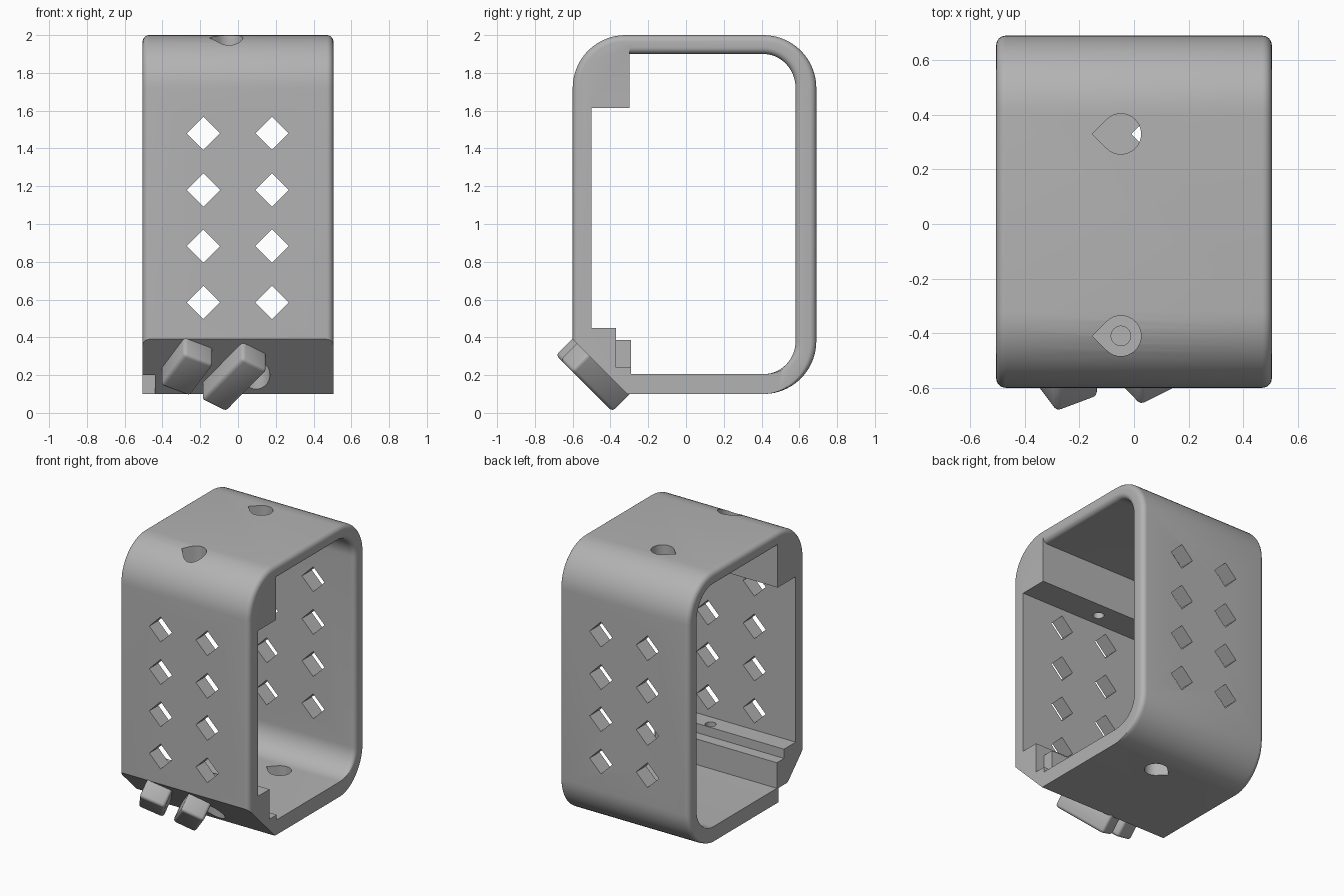
import bpy, bmesh, math
from mathutils import Vector, Matrix

cube = bpy.data.objects.get("Cube")
if cube:
    bpy.data.objects.remove(cube, do_unlink=True)

grey = bpy.data.materials.new("plain_grey")
grey.use_nodes = True
colour = (0.45, 0.45, 0.45, 1)
grey.diffuse_color = colour
grey.node_tree.nodes["Principled BSDF"].inputs["Base Color"].default_value = colour

HALF, ROUND = 0.505, 0.035


def loft(name, rings):
    """Skin equal-length rings of 3D points and cap both ends."""
    bm = bmesh.new()
    loops = [[bm.verts.new(p) for p in ring] for ring in rings]
    n = len(loops[0])
    for a, b in zip(loops, loops[1:]):
        for i in range(n):
            j = (i + 1) % n
            bm.faces.new((a[i], a[j], b[j], b[i]))
    bm.faces.new(loops[0])
    bm.faces.new(loops[-1])
    bmesh.ops.recalc_face_normals(bm, faces=bm.faces)
    mesh = bpy.data.meshes.new(name)
    bm.to_mesh(mesh)
    bm.free()
    mesh.materials.append(grey)
    obj = bpy.data.objects.new(name, mesh)
    bpy.context.collection.objects.link(obj)
    return obj


def prism(name, pts, axis, lo, hi):
    place = {"x": lambda a, b, h: (h, a, b),
             "y": lambda a, b, h: (a, h, b),
             "z": lambda a, b, h: (a, b, h)}[axis]
    return loft(name, [[place(a, b, h) for a, b in pts] for h in (lo, hi)])


def arc(cy, cz, ry, rz, start, end, steps=14):
    angles = [math.radians(start + (end - start) * i / steps) for i in range(steps + 1)]
    return [(cy + ry * math.cos(a), cz + rz * math.sin(a)) for a in angles]


def activate(obj):
    bpy.ops.object.select_all(action="DESELECT")
    obj.select_set(True)
    bpy.context.view_layer.objects.active = obj


def cut(obj, cutter):
    activate(obj)
    mod = obj.modifiers.new("cut", "BOOLEAN")
    mod.operation, mod.solver, mod.object = "DIFFERENCE", "EXACT", cutter
    bpy.ops.object.modifier_apply(modifier=mod.name)
    bpy.data.objects.remove(cutter, do_unlink=True)


def rectangle(a0, a1, b0, b1):
    return [(a0, b0), (a1, b0), (a1, b1), (a0, b1)]


def outer(d):
    r = 0.28 - d
    return ([(-0.6 + d, 0.1)] + arc(-0.32, 1.72, r, r, 180, 90)
            + arc(0.41, 1.72, r, r, 90, 0) + arc(0.41, 0.38, r, 0.28, 0, -90))


def inner(d):
    # Opening outline, leaving the upper block and the stepped lower rail
    return ([(-0.5, 1.615), (-0.3, 1.615), (-0.3, 1.9 + d)]
            + arc(0.41, 1.72, 0.17 + d, 0.18 + d, 90, 0)
            + arc(0.41, 0.38, 0.17 + d, 0.175, 0, -90)
            + [(-0.29, 0.205), (-0.29, 0.385), (-0.37, 0.385), (-0.37, 0.45), (-0.5, 0.45)])


# Rounded-edge stations from one end to the other
quarter = [math.radians(15 * i) for i in range(7)]
ends = [(HALF - ROUND * (1 - math.sin(a)), ROUND * (1 - math.cos(a))) for a in quarter]
stations = [(-x, d) for x, d in reversed(ends)] + ends


def rings(profile, stops):
    return [[(x, y, z) for y, z in profile(d)] for x, d in stops]


# Main frame with its opening and sloped lower front corner
frame = loft("frame", rings(outer, stations))
opening = [(-0.6, ROUND)] + stations + [(0.6, ROUND)]
cut(frame, loft("opening", rings(inner, opening)))
cut(frame, prism("slope", [(-0.8, 0.59), (-0.2, -0.01), (-0.8, -0.01)], "x", -0.7, 0.7))

# Notches at the two ends of the lower rail
cut(frame, prism("rail_notch", rectangle(-0.37, -0.2, 0.24, 0.5), "x", 0.44, 0.7))
cut(frame, prism("corner_notch", rectangle(-0.8, -0.31, 0, 0.2), "x", -0.7, -0.44))

# Diamond holes through front and back walls
s = 0.088
for x in (-0.183, 0.18):
    for z in (0.585, 0.883, 1.18, 1.48):
        diamond = [(x - s, z), (x, z - s), (x + s, z), (x, z + s)]
        cut(frame, prism("diamond", diamond, "y", -0.8, 0.8))


# Teardrop holes and narrow screw holes
def teardrop(x, y, r=0.074):
    return arc(x, y, r, r, -135, 135, 24) + [(x - r * math.sqrt(2), y)]


for x, y, lo, hi in ((-0.048, 0.33, 1.8, 2.1), (-0.048, -0.41, 1.75, 2.1),
                     (0.095, 0.33, -0.1, 0.3), (0.095, -0.41, -0.1, 0.3)):
    cut(frame, prism("teardrop", teardrop(x, y), "z", lo, hi))
for x, lo, hi in ((-0.048, 1.5, 1.9), (0.095, 0.25, 0.6)):
    cut(frame, prism("screw", arc(x, -0.41, 0.036, 0.036, 0, 345, 23), "z", lo, hi))
activate(frame)
bpy.ops.object.shade_smooth_by_angle(angle=math.radians(30))

# Slanted lugs standing out of the slope
up = Vector((0, -1, 1)).normalized()
out = Vector((0, -1, -1)).normalized()
base = Vector((0, -0.455, 0.245))
for name, x, rise, length, width, tilt in (("left_lug", -0.02, -0.02, 0.38, 0.16, 55),
                                            ("right_lug", -0.27, 0.055, 0.27, 0.175, 62)):
    a = math.radians(tilt)
    along = Vector((1, 0, 0)) * math.cos(a) + up * math.sin(a)
    across = out.cross(along)
    centre = base + Vector((x, 0, 0)) + up * rise
    corners = [along * i * length / 2 + across * j * width / 2
               for i, j in ((-1, -1), (1, -1), (1, 1), (-1, 1))]
    lug = loft(name, [[centre + c + out * h for c in corners] for h in (-0.03, 0.122)])
    activate(lug)
    bevel = lug.modifiers.new("soft_edges", "BEVEL")
    bevel.width, bevel.segments = 0.02, 3
    bpy.ops.object.modifier_apply(modifier=bevel.name)
    bpy.ops.object.shade_smooth_by_angle(angle=math.radians(35))
